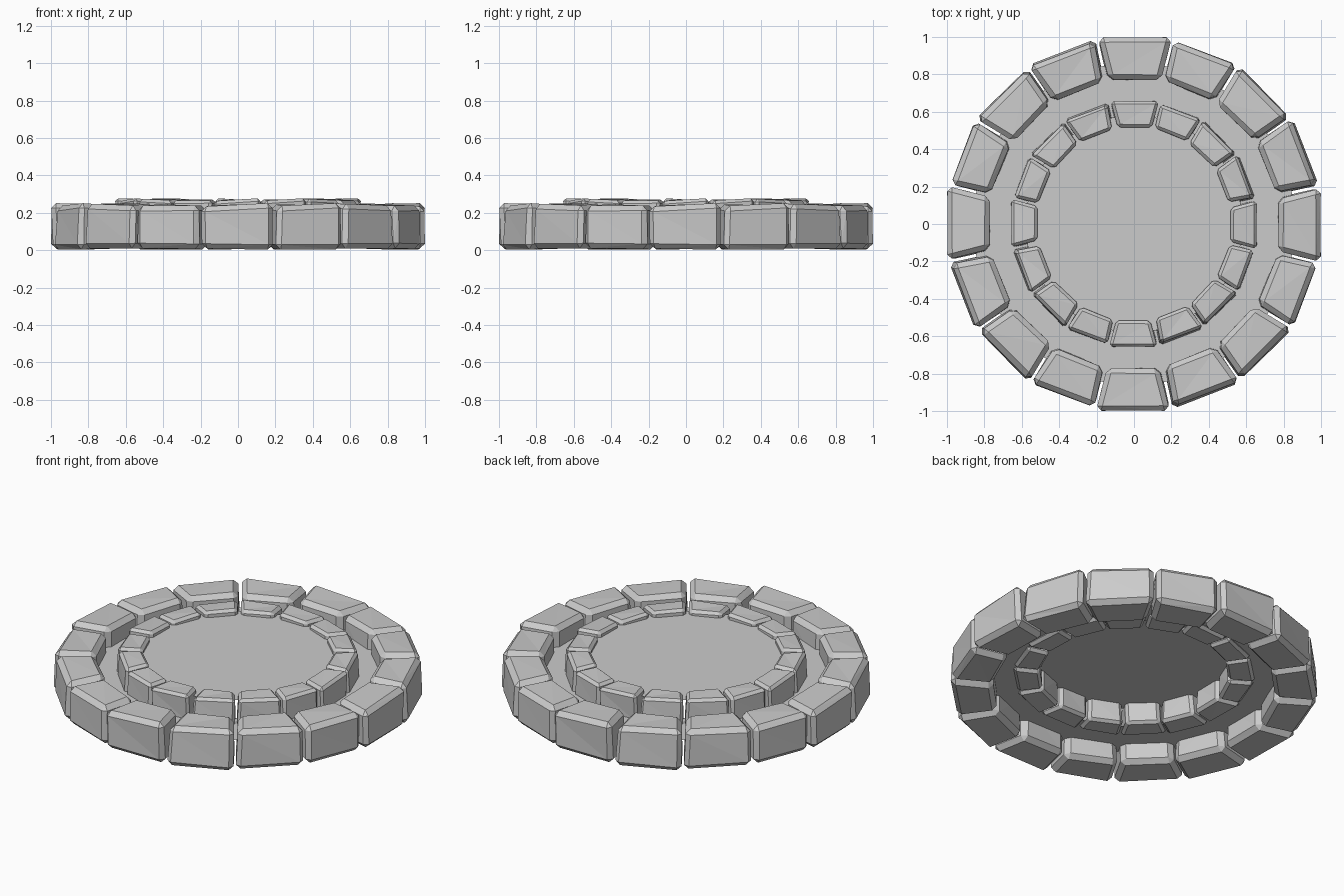
import bpy, bmesh, math, random
from mathutils import Matrix

if "Cube" in bpy.data.objects:
    bpy.data.objects.remove(bpy.data.objects["Cube"])

random.seed(11)
COUNT = 16
HALF = math.tan(math.pi / COUNT)


def finish(bm, name):
    bmesh.ops.recalc_face_normals(bm, faces=bm.faces)
    mesh = bpy.data.meshes.new(name)
    bm.to_mesh(mesh)
    bm.free()
    obj = bpy.data.objects.new(name, mesh)
    bpy.context.collection.objects.link(obj)
    return obj


def stone(name, index, r_in, r_out, z_low, z_high, wobble, bevel):
    # Rough wedge, chamfered so its facets look chiselled; pattern repeats each quarter
    random.seed(index % 4 + 11)
    bm = bmesh.new()
    bmesh.ops.create_cube(bm, size=2)
    for v in bm.verts:
        outer, side, top = v.co.x > 0, v.co.y, v.co.z > 0
        r = r_out - random.uniform(0, wobble) if outer else r_in + random.uniform(-wobble, wobble) * 0.3
        y = side * (r * HALF - 0.003 + random.uniform(-wobble, wobble * 0.4))
        z = z_high - random.uniform(0, wobble) * 1.2 if top else z_low + random.uniform(0, wobble) * 0.6
        v.co = (r, y, z)
    bmesh.ops.bevel(bm, geom=list(bm.edges), offset=bevel, segments=1,
                    profile=0.5, affect='EDGES', clamp_overlap=True)
    # Small chips on the outer half
    for v in bm.verts:
        if v.co.x > (r_in + r_out) / 2:
            v.co.x -= random.uniform(0, wobble * 0.3)
    bmesh.ops.triangulate(bm, faces=[f for f in bm.faces if len(f.verts) == 4])
    bm.transform(Matrix.Rotation(2 * math.pi * index / COUNT, 4, 'Z'))
    return finish(bm, name)


def flat_disc(name, r_out, z, r_in=0, sides=64):
    bm = bmesh.new()
    if r_in == 0:
        bmesh.ops.create_circle(bm, cap_ends=True, segments=sides, radius=r_out)
    else:
        loops = []
        for r in (r_in, r_out):
            loops.append(bmesh.ops.create_circle(bm, segments=sides, radius=r)["verts"])
        for i in range(sides):
            j = (i + 1) % sides
            bm.faces.new((loops[0][i], loops[1][i], loops[1][j], loops[0][j]))
    bm.transform(Matrix.Translation((0, 0, z)))
    return finish(bm, name)


# Stone rings
for i in range(COUNT):
    stone(f"outer_stone_{i + 1}", i, 0.77, 1.003, 0.0, 0.255, 0.02, 0.027)
    stone(f"inner_stone_{i + 1}", i, 0.515, 0.66, 0.105, 0.28, 0.016, 0.016)

# Lower channel floor and raised centre floor
flat_disc("channel_floor", 0.86, 0.13, r_in=0.58)
flat_disc("centre_floor", 0.58, 0.24)
